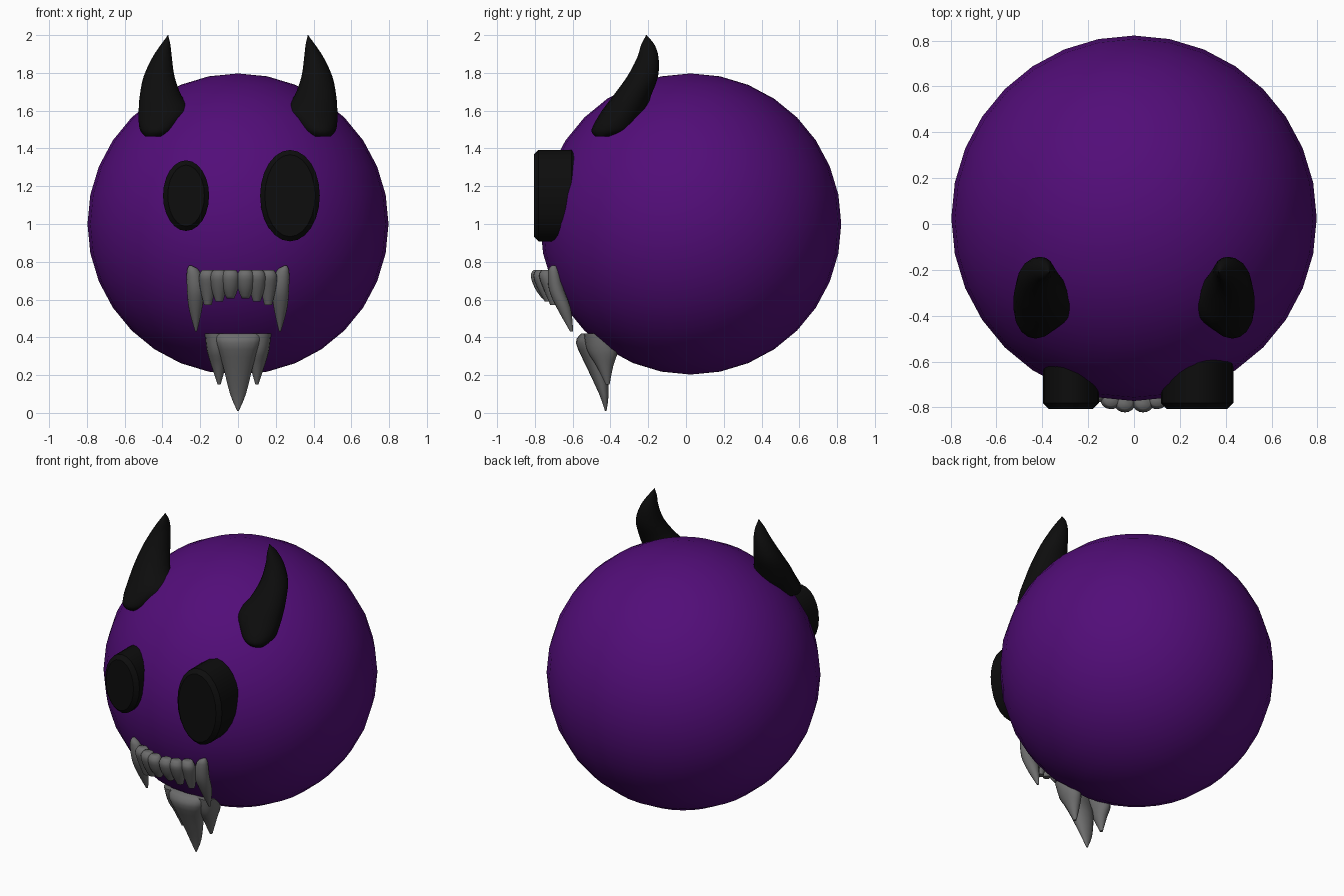
import bpy, bmesh, math
from mathutils import Vector

if "Cube" in bpy.data.objects:
    bpy.data.objects.remove(bpy.data.objects["Cube"])


def material(name, rgb):
    m = bpy.data.materials.new(name)
    m.use_nodes = True
    m.diffuse_color = (*rgb, 1)
    bsdf = m.node_tree.nodes["Principled BSDF"]
    bsdf.inputs["Base Color"].default_value = (*rgb, 1)
    bsdf.inputs["Roughness"].default_value = 0.6
    return m


PURPLE = material("purple skin", (0.085, 0.004, 0.19))
BLACK = material("black", (0.004, 0.004, 0.004))
GREY = material("grey bone", (0.15, 0.15, 0.15))


def finish(bm, name, mat, angle=60):
    bmesh.ops.recalc_face_normals(bm, faces=bm.faces)
    me = bpy.data.meshes.new(name)
    bm.to_mesh(me)
    bm.free()
    ob = bpy.data.objects.new(name, me)
    bpy.context.collection.objects.link(ob)
    me.materials.append(mat)
    bpy.ops.object.select_all(action="DESELECT")
    ob.select_set(True)
    bpy.context.view_layer.objects.active = ob
    bpy.ops.object.shade_smooth_by_angle(angle=math.radians(angle))
    return ob


def smooth_rows(rows, steps=3):
    """Catmull-Rom interpolation between ring descriptions."""
    r = [Vector(p) for p in rows]
    out = []
    for i in range(len(r) - 1):
        a, b, c, d = r[max(i - 1, 0)], r[i], r[i + 1], r[min(i + 2, len(r) - 1)]
        for k in range(steps):
            t = k / steps
            out.append(b + (c - a) * (t / 2) + (2 * a - 5 * b + 4 * c - d) * (t * t / 2)
                       + (3 * b - a - 3 * c + d) * (t ** 3 / 2))
    return out + [r[-1]]


def loft(name, rows, mat, side=1, n=16):
    """Skin level ellipses given as (z, x, y, x radius, y radius)."""
    bm = bmesh.new()
    rings = []
    for z, x, y, rx, ry in smooth_rows(rows):
        rx, ry = max(rx, 0.002), max(ry, 0.002)
        rings.append([bm.verts.new((side * (x + rx * math.cos(a)), y + ry * math.sin(a), z))
                      for a in (2 * math.pi * k / n for k in range(n))])
    for p, q in zip(rings, rings[1:]):
        for k in range(n):
            j = (k + 1) % n
            bm.faces.new((p[k], p[j], q[j], q[k]))
    bm.faces.new(rings[0])
    bm.faces.new(rings[-1])
    return finish(bm, name, mat)


# Round head
bm = bmesh.new()
bmesh.ops.create_uvsphere(bm, u_segments=32, v_segments=16, radius=0.797)
bmesh.ops.translate(bm, verts=bm.verts, vec=(0, 0.025, 1.0))
finish(bm, "head", PURPLE)


# Oval eyes: bevelled plugs set into the head
def eye(name, x, rx, rz, front=-0.806, back=-0.58, bevel=0.025, n=24):
    bm = bmesh.new()
    rings = []
    for y, inset in ((front, bevel), (front + bevel, 0), (back - bevel, 0), (back, bevel)):
        rings.append([bm.verts.new((x + (rx - inset) * math.cos(a), y,
                                    1.15 + (rz - inset) * math.sin(a)))
                      for a in (2 * math.pi * k / n for k in range(n))])
    for p, q in zip(rings, rings[1:]):
        for k in range(n):
            j = (k + 1) % n
            bm.faces.new((p[k], p[j], q[j], q[k]))
    bm.faces.new(rings[0])
    bm.faces.new(rings[-1])
    finish(bm, name, BLACK, 40)


eye("right_eye", -0.275, 0.122, 0.187)
eye("left_eye", 0.275, 0.158, 0.242)

# Ring lists for the mirrored parts
HORN = [(1.463, 0.44, -0.44, 0.05, 0.04), (1.49, 0.43, -0.40, 0.085, 0.10),
        (1.53, 0.415, -0.375, 0.11, 0.112), (1.60, 0.388, -0.33, 0.138, 0.115),
        (1.68, 0.41, -0.285, 0.11, 0.10), (1.78, 0.418, -0.23, 0.082, 0.082),
        (1.88, 0.402, -0.202, 0.052, 0.057), (1.95, 0.383, -0.202, 0.025, 0.035),
        (2.0, 0.37, -0.21, 0, 0)]
FANG = [(0.78, 0.252, -0.70, 0.006, 0.01), (0.75, 0.237, -0.70, 0.034, 0.03),
        (0.65, 0.225, -0.685, 0.045, 0.04), (0.55, 0.225, -0.645, 0.035, 0.036),
        (0.43, 0.222, -0.605, 0.005, 0.008)]
TUFT = [(0.42, 0.115, -0.49, 0.06, 0.05), (0.33, 0.112, -0.445, 0.053, 0.078),
        (0.25, 0.103, -0.43, 0.038, 0.045), (0.15, 0.10, -0.415, 0.008, 0.01)]

# Upper front teeth: x, y, lowest point
TEETH = [(0.04, -0.782, 0.605), (0.10, -0.768, 0.59), (0.16, -0.738, 0.57)]

for side, word in ((1, "left"), (-1, "right")):
    loft(word + "_horn", HORN, BLACK, side)
    loft(word + "_fang", FANG, GREY, side)
    loft(word + "_beard_tuft", TUFT, GREY, side)
    for i, (x, y, low) in enumerate(TEETH):
        rows = [(0.757, x, y, 0.03, 0.025), (0.725, x, y, 0.046, 0.04),
                (0.66, x, y + 0.02, 0.041, 0.038), (low, x, y + 0.04, 0.02, 0.02)]
        loft(f"{word}_tooth_{i + 1}", rows, GREY, side)

# Pointed middle of the beard
loft("beard_point", [(0.42, 0, -0.51, 0.12, 0.045), (0.37, 0, -0.525, 0.115, 0.058),
                     (0.25, 0, -0.475, 0.08, 0.055), (0.10, 0, -0.435, 0.042, 0.025),
                     (0.01, 0, -0.425, 0.004, 0.004)], GREY)
